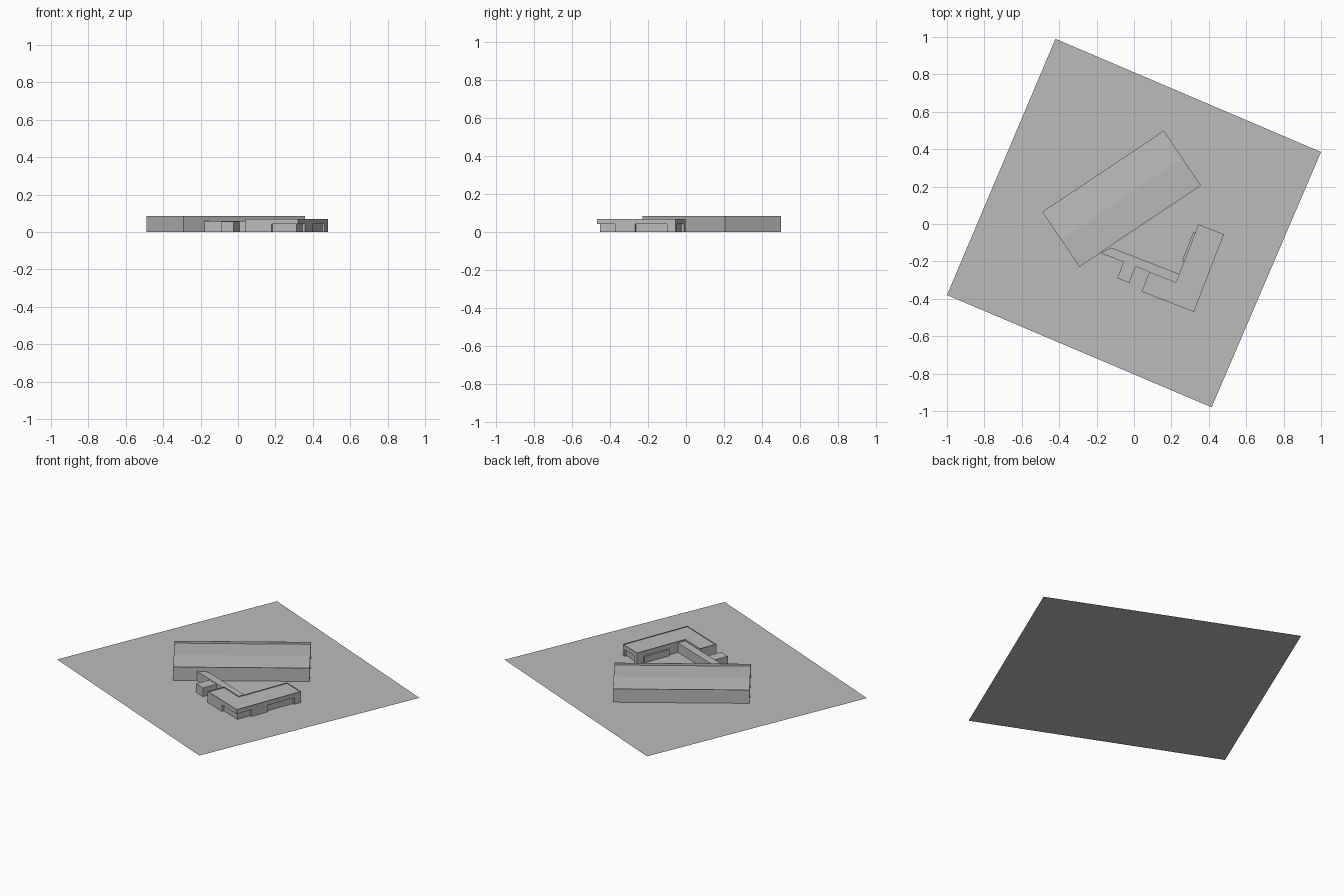
import bpy, bmesh, math
from mathutils import Matrix, Vector

cube = bpy.data.objects.get("Cube")
if cube:
    bpy.data.objects.remove(cube, do_unlink=True)

grey = bpy.data.materials.new("plain_grey")
grey.use_nodes = True
GREY = (0.5, 0.5, 0.5, 1)
grey.diffuse_color = GREY
grey.node_tree.nodes["Principled BSDF"].inputs["Base Color"].default_value = GREY


def prism(name, outline, z0, z1, origin=(0, 0), angle=0.0, floor=False,
          parapet=0.0, ridge=0.0):
    """Extrude a plan outline; optionally sink the roof behind a thin parapet."""
    bm = bmesh.new()
    base = bm.faces.new([bm.verts.new((x, y, z0)) for x, y in outline])
    if z1 > z0:
        out = bmesh.ops.extrude_face_region(bm, geom=[base], use_keep_orig=True)
        top = next(g for g in out["geom"] if isinstance(g, bmesh.types.BMFace))
        bmesh.ops.translate(bm, verts=top.verts, vec=(0, 0, z1 - z0))
        if not floor:
            bmesh.ops.delete(bm, geom=[base], context="FACES_ONLY")
        bmesh.ops.recalc_face_normals(bm, faces=bm.faces)
        if parapet:
            bmesh.ops.inset_region(bm, faces=[top], thickness=0.003)
            # vertical inner walls of the parapet
            ext = bmesh.ops.extrude_face_region(bm, geom=[top])
            roof = next(g for g in ext["geom"] if isinstance(g, bmesh.types.BMFace))
            bmesh.ops.translate(bm, verts=roof.verts, vec=(0, 0, -parapet))
            if top.is_valid:
                bm.faces.remove(top)
            if ridge:
                cut = bmesh.ops.bisect_plane(
                    bm, geom=[roof, *roof.edges, *roof.verts],
                    plane_co=(0, 0, 0), plane_no=(0, 1, 0))
                for g in cut["geom_cut"]:
                    if isinstance(g, bmesh.types.BMVert):
                        g.co.z += ridge
    elif base.normal.z < 0:
        base.normal_flip()
    place = Matrix.Translation(Vector((*origin, 0))) @ Matrix.Rotation(math.radians(angle), 4, "Z")
    bm.transform(place)
    mesh = bpy.data.meshes.new(name)
    bm.to_mesh(mesh)
    bm.free()
    mesh.materials.append(grey)
    obj = bpy.data.objects.new(name, mesh)
    bpy.context.collection.objects.link(obj)
    return obj


def rect(x0, x1, y0, y1):
    return [(x0, y0), (x1, y0), (x1, y1), (x0, y1)]


# Ground sheet
prism("ground", [(-1, -0.38), (0.415, -0.98), (1, 0.385), (-0.42, 0.99)], 0, 0)

# Large hall with a very shallow ridged roof behind its parapet
prism("hall", rect(-0.391, 0.391, -0.177, 0.177), 0, 0.085,
      (-0.066, 0.135), 33.8, parapet=0.014, ridge=0.008)

# Annex, laid out from its outer corner
annex = dict(origin=(0.32, -0.47), angle=-21.2)
W, L, ARM, D, R = 0.146, 0.445, 0.299, 0.113, 0.013
STOREY = 0.042
upper = [(-ARM, 0), (0, 0), (0, L), (-W, L), (-W, D), (-ARM, D)]
lower = [(-ARM, 0), (-0.15, 0), (-0.15, R), (-R, R), (-R, 0.102), (0, 0.102),
         (0, 0.215), (-R, 0.215), (-R, 0.397), (0, 0.397), (0, L),
         (-0.02, L), (-0.02, L - R), (-0.12, L - R), (-0.12, L),
         (-W, L), (-W, D), (-ARM, D)]
prism("annex_lower_storey", lower, 0, STOREY, **annex)
prism("annex_upper_storey", upper, STOREY, 0.07, floor=True, parapet=0.005, **annex)

# Low bay along the inner side of the annex
prism("side_bay", rect(-W - 0.011, -W, 0.228, 0.40), 0, 0.04, **annex)

# Corridor joining annex and hall, with a porch
prism("corridor", [(-0.58, D), (-W, D), (-W, 0.161), (-0.535, 0.161)], 0, 0.06, **annex)
prism("porch", rect(-0.447, -0.378, 0.02, D), 0, 0.056, **annex)
